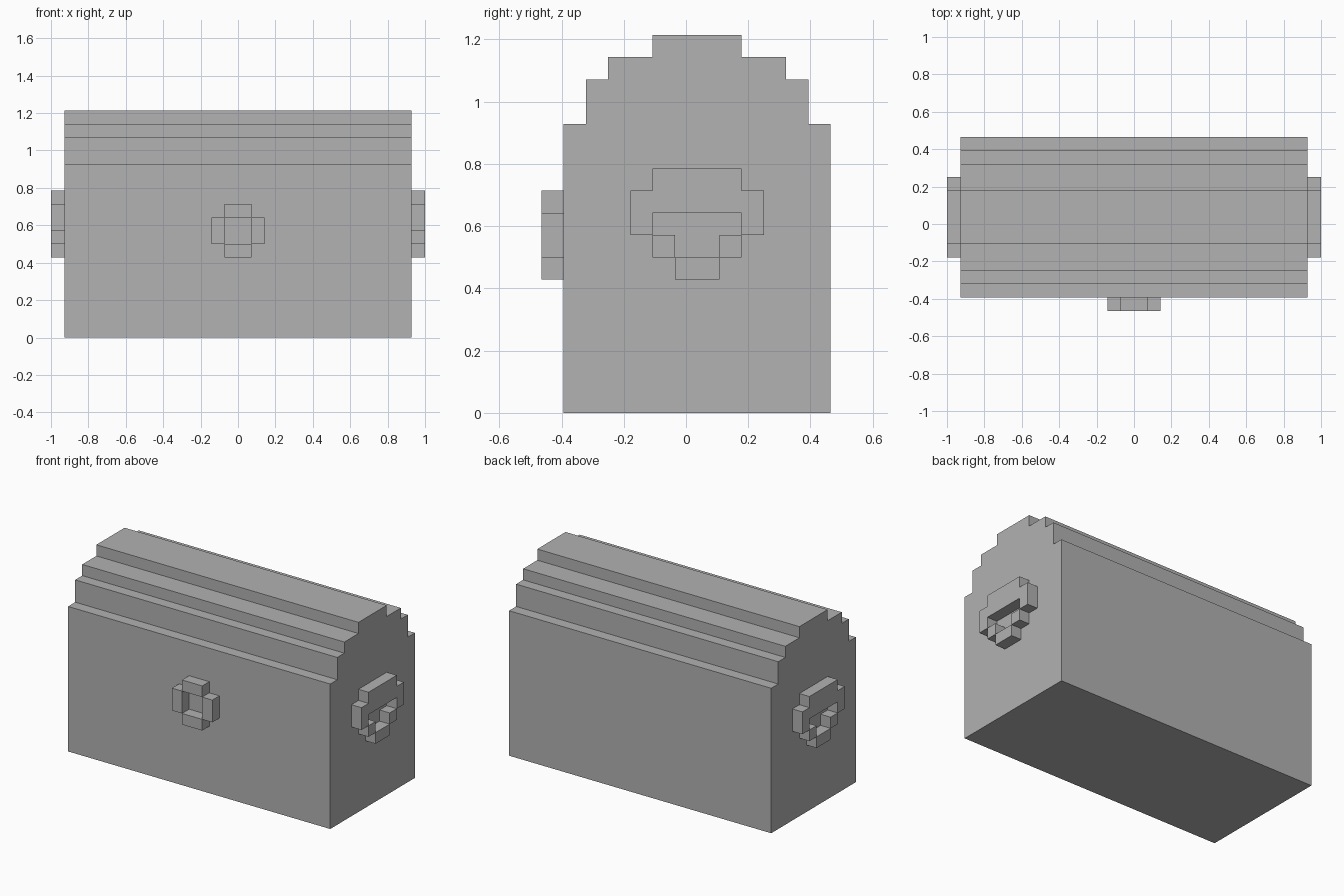
import bpy
import bmesh
from math import radians
from mathutils import Matrix, Vector

default = bpy.data.objects.get("Cube")
if default:
    bpy.data.objects.remove(default, do_unlink=True)

U = 1 / 14        # size of one block
MID_Y = 0.5 * U   # the chest centre sits behind the clasp's share of depth

grey = bpy.data.materials.new("plain grey")
grey.use_nodes = True
colour = (0.445, 0.445, 0.445, 1)
grey.diffuse_color = colour
grey.node_tree.nodes["Principled BSDF"].inputs["Base Color"].default_value = colour


def finish(name, bm):
    """Turn a bmesh into a flat shaded object."""
    bmesh.ops.recalc_face_normals(bm, faces=bm.faces)
    mesh = bpy.data.meshes.new(name)
    bm.to_mesh(mesh)
    bm.free()
    mesh.materials.append(grey)
    obj = bpy.data.objects.new(name, mesh)
    bpy.context.collection.objects.link(obj)
    return obj


def block_plate(name, rows, top, to_world, out):
    """Extrude a block pattern (top row first) one block along out."""
    bm = bmesh.new()
    for r, row in enumerate(rows):
        for c, mark in enumerate(row):
            if mark == "#":
                a, b = c - len(row) / 2, top - r
                corners = [(a, b), (a + 1, b), (a + 1, b - 1), (a, b - 1)]
                bm.faces.new([bm.verts.new(to_world(p * U, q * U)) for p, q in corners])
    bmesh.ops.remove_doubles(bm, verts=bm.verts, dist=U / 100)
    result = bmesh.ops.extrude_face_region(bm, geom=bm.faces[:], use_keep_orig=True)
    moved = [v for v in result["geom"] if isinstance(v, bmesh.types.BMVert)]
    bmesh.ops.translate(bm, verts=moved, vec=Vector(out) * U)
    bmesh.ops.recalc_face_normals(bm, faces=bm.faces)
    bmesh.ops.dissolve_limit(bm, angle_limit=radians(1), verts=bm.verts, edges=bm.edges)
    return finish(name, bm)


# Chest body with stepped lid: (half depth, step top) in blocks
steps = [(6, 13), (5, 15), (4, 16), (2, 17)]
side = [(6, 0)]
for i, (half, height) in enumerate(steps):
    side.append((half, height))
    if i + 1 < len(steps):
        side.append((steps[i + 1][0], height))
profile = side + [(-y, z) for y, z in reversed(side)]

bm = bmesh.new()
end = bm.faces.new([bm.verts.new((-13 * U, y * U + MID_Y, z * U)) for y, z in profile])
result = bmesh.ops.extrude_face_region(bm, geom=[end], use_keep_orig=True)
moved = [v for v in result["geom"] if isinstance(v, bmesh.types.BMVert)]
bmesh.ops.translate(bm, verts=moved, vec=(26 * U, 0, 0))
finish("chest_body", bm)

# Ring shaped clasp on the front
clasp = [".##.",
         "#..#",
         "#..#",
         ".##."]
block_plate("front_clasp", clasp, 10, lambda a, b: (a, MID_Y - 6 * U, b), (0, -1, 0))

# Ring handles on both ends
handle = [".####.",
          "######",
          "#....#",
          ".#..#.",
          "..##.."]
for name, s in (("left_handle", 1), ("right_handle", -1)):
    block_plate(name, handle, 11,
                lambda a, b: (s * 13 * U, a + MID_Y, b), (s, 0, 0))
